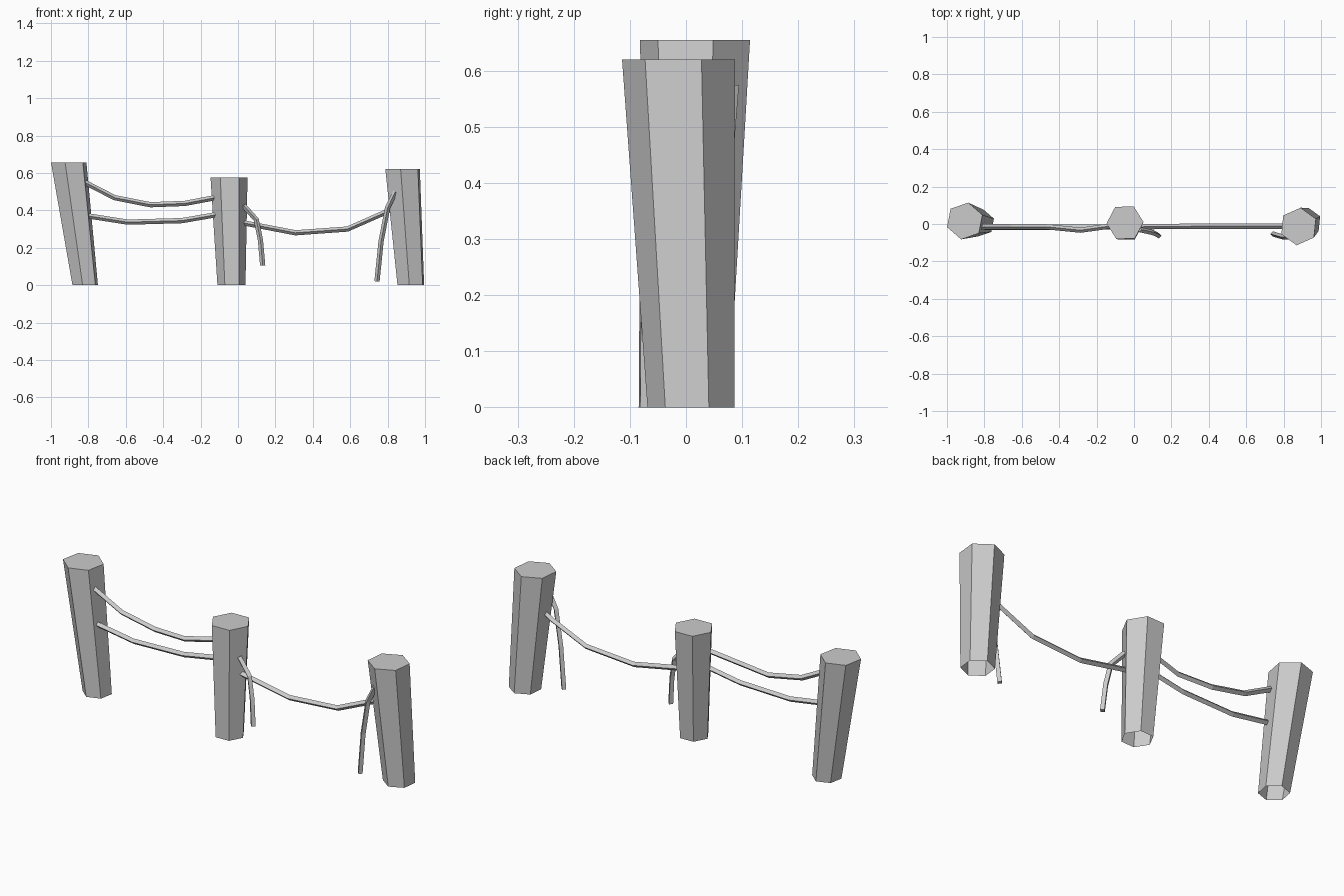
import bpy, bmesh
from math import sin, cos, tau, radians
from mathutils import Vector

if "Cube" in bpy.data.objects:
    bpy.data.objects.remove(bpy.data.objects["Cube"])


def loft(name, rings, cap_start, cap_end):
    """Skin a list of vertex rings into a flat-shaded tube."""
    bm = bmesh.new()
    loops = [[bm.verts.new(p) for p in ring] for ring in rings]
    n = len(loops[0])
    for a, b in zip(loops, loops[1:]):
        for i in range(n):
            j = (i + 1) % n
            bm.faces.new((a[i], a[j], b[j], b[i]))
    if cap_start:
        bm.faces.new(loops[0][::-1])
    if cap_end:
        bm.faces.new(loops[-1])
    if cap_start and cap_end:
        bmesh.ops.recalc_face_normals(bm, faces=bm.faces)
    mesh = bpy.data.meshes.new(name)
    bm.to_mesh(mesh)
    bm.free()
    obj = bpy.data.objects.new(name, mesh)
    bpy.context.collection.objects.link(obj)
    return obj


def post(name, bottom, r_bottom, top, r_top, turn):
    """Leaning six-sided post, wider at the top, open underneath."""
    def ring(c, r):
        angles = [radians(turn) + tau * k / 6 for k in range(6)]
        return [(c[0] + r * cos(a), c[1] + r * sin(a), c[2]) for a in angles]
    return loft(name, [ring(bottom, r_bottom), ring(top, r_top)], False, True)


def rope(name, points, r=0.014):
    """Four-sided rope swept along a path, mitred at each bend."""
    pts = [Vector(p) for p in points]
    rings = []
    for i, p in enumerate(pts):
        before = (p - pts[i - 1]).normalized() if i else Vector()
        after = (pts[i + 1] - p).normalized() if i < len(pts) - 1 else Vector()
        t = (before + after).normalized()
        up = t.cross(Vector((0, 1, 0))).normalized()
        side = up.cross(t)
        rings.append([p + d * r for d in (up, side, -up, -side)])
    return loft(name, rings, True, True)


# Three leaning posts
post("left_post", (-0.817, 0.005, 0), 0.072, (-0.905, 0.016, 0.655), 0.1, 19)
post("middle_post", (-0.035, -0.018, 0), 0.075, (-0.048, 0.007, 0.575), 0.099, 2)
post("right_post", (0.924, 0.009, 0), 0.078, (0.88, -0.0135, 0.62), 0.101, 24)

# Sagging ropes between the posts
rope("upper_left_rope", [(-0.82, -0.015, 0.55), (-0.66, -0.015, 0.468), (-0.468, -0.015, 0.43),
                         (-0.285, -0.033, 0.437), (-0.12, -0.01, 0.468)])
rope("lower_left_rope", [(-0.8, -0.018, 0.37), (-0.59, -0.018, 0.337), (-0.3, -0.018, 0.345),
                         (-0.12, -0.015, 0.376)])
rope("right_rope", [(0.02, -0.015, 0.335), (0.307, -0.012, 0.28), (0.585, -0.012, 0.3),
                    (0.785, -0.012, 0.388), (0.82, -0.012, 0.41)])

# Loose hanging ends
rope("middle_loose_end", [(0.03, -0.03, 0.425), (0.098, -0.045, 0.35), (0.12, -0.055, 0.24),
                          (0.132, -0.063, 0.105)])
rope("right_loose_end", [(0.842, -0.07, 0.5), (0.8, -0.07, 0.415), (0.765, -0.06, 0.235),
                         (0.743, -0.053, 0.02)])
